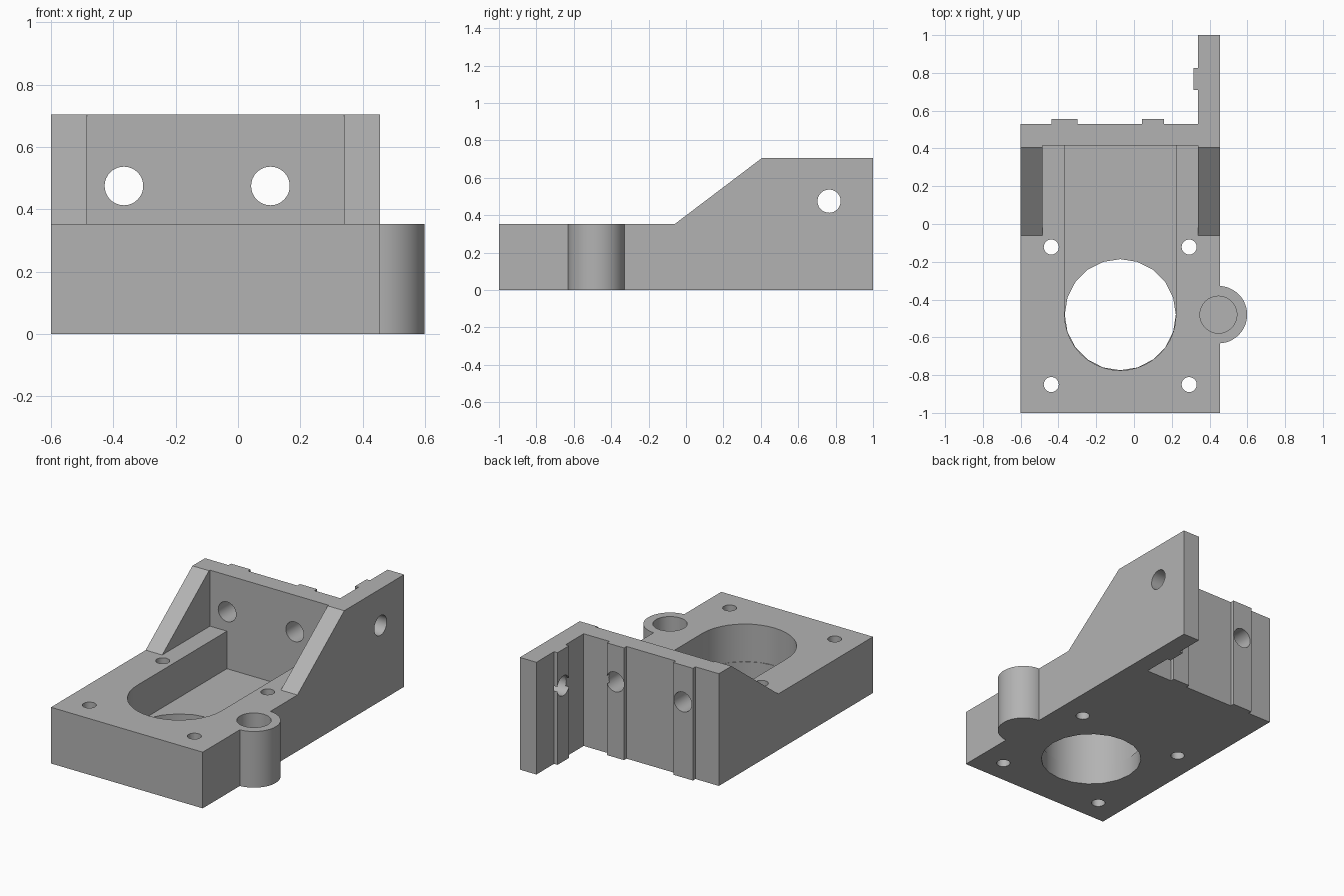
import bpy, bmesh, math
from mathutils import Vector

if "Cube" in bpy.data.objects:
    bpy.data.objects.remove(bpy.data.objects["Cube"])

AXES = {'X': Vector((1, 0, 0)), 'Y': Vector((0, 1, 0)), 'Z': Vector((0, 0, 1))}
PLACE = {'X': lambda a, b, c: (c, a, b),   # profile given as (y, z)
         'Y': lambda a, b, c: (a, c, b),   # profile given as (x, z)
         'Z': lambda a, b, c: (a, b, c)}   # profile given as (x, y)


def prism(name, profile, axis, lo, hi):
    """Extrude a closed 2D profile along an axis from lo to hi."""
    bm = bmesh.new()
    face = bm.faces.new([bm.verts.new(PLACE[axis](a, b, lo)) for a, b in profile])
    new = bmesh.ops.extrude_face_region(bm, geom=[face])['geom']
    verts = [v for v in new if isinstance(v, bmesh.types.BMVert)]
    bmesh.ops.translate(bm, verts=verts, vec=AXES[axis] * (hi - lo))
    bmesh.ops.recalc_face_normals(bm, faces=bm.faces[:])
    mesh = bpy.data.meshes.new(name)
    bm.to_mesh(mesh)
    bm.free()
    ob = bpy.data.objects.new(name, mesh)
    bpy.context.collection.objects.link(ob)
    return ob


def rect(a0, a1, b0, b1):
    return [(a0, b0), (a1, b0), (a1, b1), (a0, b1)]


def arc(ca, cb, r, n, start=0.0, sweep=2 * math.pi, closed=True):
    steps = n if closed else n + 1
    return [(ca + r * math.cos(start + sweep * i / n),
             cb + r * math.sin(start + sweep * i / n)) for i in range(steps)]


def combine(body, tool, op):
    mod = body.modifiers.new(op, 'BOOLEAN')
    mod.operation, mod.solver, mod.object = op, 'EXACT', tool
    bpy.context.view_layer.objects.active = body
    bpy.ops.object.modifier_apply(modifier=mod.name)
    bpy.data.objects.remove(tool, do_unlink=True)


L, R = -0.60, 0.455          # outer sides
WALL = 0.115                 # wall thickness
BASE, TOP = 0.353, 0.705     # block height, wall height
WY0, WY1 = 0.415, 0.53       # back wall
CX, CY, CR = -0.0725, -0.48, 0.295   # main bore
HZ = 0.475                   # height of the cross holes

# base block
body = prism('bracket', rect(L, R, -1, WY1), 'Z', 0, BASE)

# back wall, left gusset, right side wall with long wing
slope = [(-0.06, BASE), (0.405, TOP)]
adds = [
    prism('back_wall', rect(L, R, 0, TOP), 'Y', WY0, WY1),
    prism('left_gusset', [(-0.06, 0)] + slope + [(WY1, TOP), (WY1, 0)], 'X', L, L + WALL),
    prism('right_wing', [(-0.06, 0)] + slope + [(1, TOP), (1, 0)], 'X', R - WALL, R),
    prism('side_boss', arc(0.447, CY, 0.152, 48), 'Z', 0, BASE),
    # locating ribs
    prism('rib_left', rect(-0.437, -0.30, WY1 - 0.02, 0.555), 'Z', 0, TOP),
    prism('rib_right', rect(0.042, 0.16, WY1 - 0.02, 0.555), 'Z', 0, TOP),
    prism('rib_wing', rect(0.316, 0.36, 0.71, 0.825), 'Z', 0, TOP),
]
for part in adds:
    combine(body, part, 'UNION')

# round-ended pocket, main bore, blind boss hole
pocket = arc(CX, CY, CR, 20, math.pi, math.pi, closed=False) + [(CX + CR, WY0), (CX - CR, WY0)]
cuts = [
    prism('pocket_cut', pocket, 'Z', 0.117, 0.9),
    prism('bore_cut', arc(CX, CY, CR - 0.001, 20), 'Z', -0.1, 0.2),
    prism('boss_cut', arc(0.447, CY, 0.098, 32), 'Z', 0.117, 0.9),
]
# mounting screw holes
for x in (-0.438, 0.292):
    for y in (-0.122, -0.85):
        cuts.append(prism('screw_cut', arc(x, y, 0.04, 20), 'Z', -0.1, 0.9))
# cross holes through the back wall and the wing
for x in (-0.366, 0.104):
    cuts.append(prism('wall_hole_cut', arc(x, HZ, 0.062, 32), 'Y', 0.36, 0.7))
cuts.append(prism('wing_hole_cut', arc(0.765, HZ, 0.062, 32), 'X', 0.25, 0.6))
for part in cuts:
    combine(body, part, 'DIFFERENCE')

# plain grey finish
grey = bpy.data.materials.new('plain grey')
grey.diffuse_color = (0.45, 0.45, 0.45, 1)
grey.use_nodes = True
grey.node_tree.nodes["Principled BSDF"].inputs["Base Color"].default_value = grey.diffuse_color
body.data.materials.clear()
body.data.materials.append(grey)
for p in body.data.polygons:
    p.material_index = 0

bpy.ops.object.select_all(action='DESELECT')
body.select_set(True)
bpy.context.view_layer.objects.active = body
bpy.ops.object.shade_smooth_by_angle(angle=math.radians(30))
